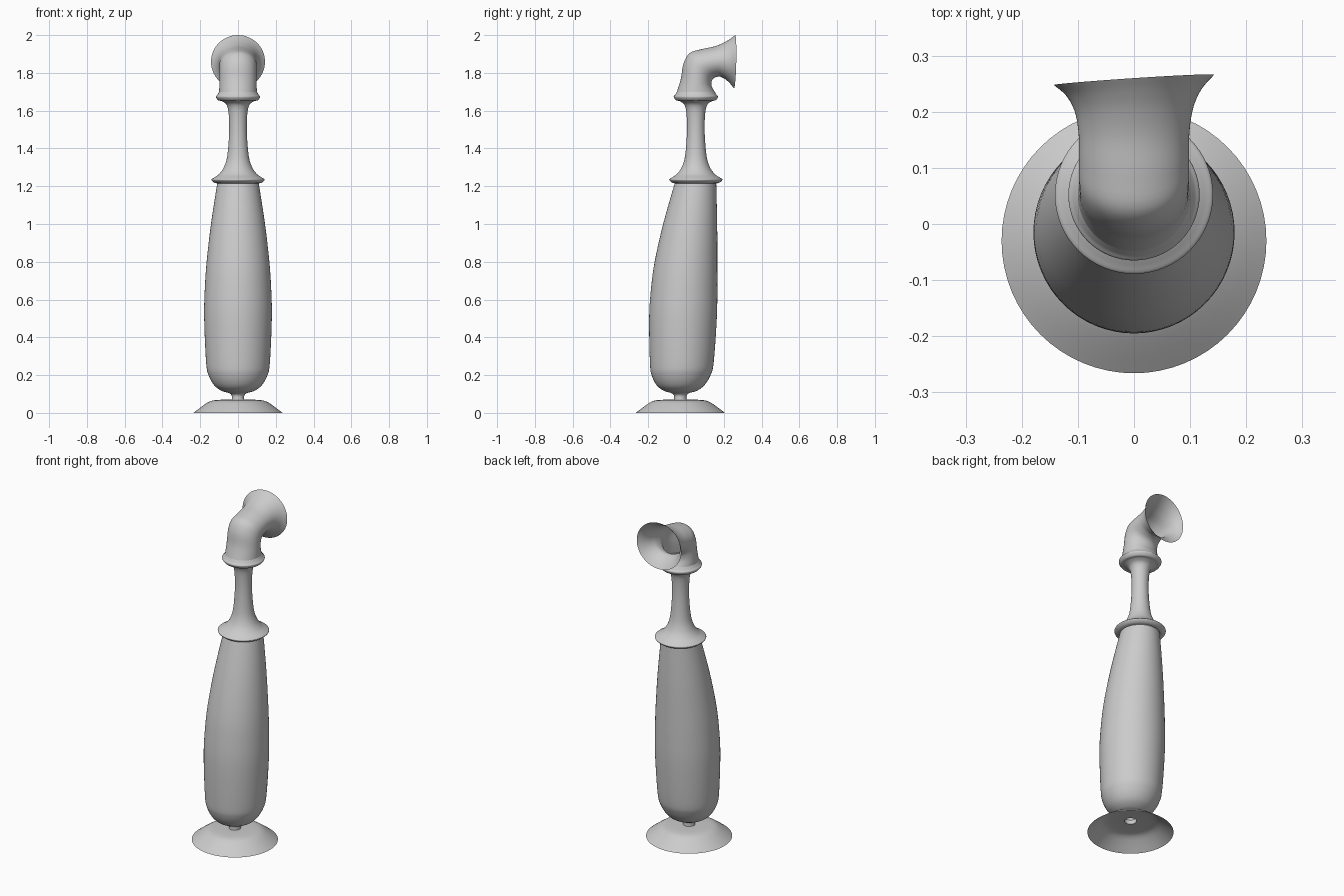
import bpy
import bmesh
import math

SEGMENTS = 64
SUBSTEPS = 5

old = bpy.data.objects.get("Cube")
if old:
    bpy.data.objects.remove(old, do_unlink=True)

grey = bpy.data.materials.new("plain grey")
grey.use_nodes = True
colour = (0.6, 0.6, 0.6, 1)
grey.diffuse_color = colour
grey.node_tree.nodes["Principled BSDF"].inputs["Base Color"].default_value = colour


def refine(rings):
    """Pass a smooth spline through the ring values."""
    out = []
    last = len(rings) - 1
    for i in range(last):
        a, b = rings[max(i - 1, 0)], rings[i]
        c, d = rings[i + 1], rings[min(i + 2, last)]
        for s in range(SUBSTEPS):
            t = s / SUBSTEPS
            out.append([
                q + t / 2 * (r - p + t * (2 * p - 5 * q + 4 * r - w + t * (3 * (q - r) + w - p)))
                for p, q, r, w in zip(a, b, c, d)])
    return out + [rings[last]]


def loft(name, rings, yaw=lambda y: 0):
    """Each ring: front y, front z, back y, back z, half width."""
    bm = bmesh.new()
    loops = []
    for fy, fz, by, bz, half in refine(rings):
        loop = []
        for k in range(SEGMENTS):
            angle = math.tau * k / SEGMENTS
            x, s = half * math.cos(angle), math.sin(angle)
            y = (fy + by) / 2 + s * (by - fy) / 2
            z = (fz + bz) / 2 + s * (bz - fz) / 2
            loop.append(bm.verts.new((x, y + x * yaw(y), z)))
        loops.append(loop)
    for low, high in zip(loops, loops[1:]):
        for k in range(SEGMENTS):
            n = (k + 1) % SEGMENTS
            bm.faces.new((low[k], low[n], high[n], high[k]))
    mesh = bpy.data.meshes.new(name)
    bm.to_mesh(mesh)
    bm.free()
    mesh.materials.append(grey)
    obj = bpy.data.objects.new(name, mesh)
    bpy.context.collection.objects.link(obj)
    bpy.ops.object.select_all(action='DESELECT')
    obj.select_set(True)
    bpy.context.view_layer.objects.active = obj
    bpy.ops.object.shade_smooth_by_angle(angle=math.radians(50))
    return obj


def turned(name, profile):
    """Level round rings: centre y, height, radius."""
    return loft(name, [(y - r, z, y + r, z, r) for y, z, r in profile])


# Hollow foot with the hole for the stem
turned("foot", [(-0.03, z, r) for z, r in (
    (0, 0.236), (0.035, 0.19), (0.058, 0.155), (0.067, 0.125), (0.07, 0.08), (0.07, 0.033))])

# Leaning handle growing out of a thin stem
turned("handle", [
    (-0.03, 0.07, 0.033), (-0.03, 0.093, 0.034), (-0.03, 0.106, 0.05),
    (-0.03, 0.116, 0.085), (-0.029, 0.145, 0.125), (-0.026, 0.2, 0.156),
    (-0.022, 0.27, 0.169), (-0.016, 0.5, 0.179), (-0.01, 0.65, 0.176),
    (0, 0.8, 0.166), (0.022, 1, 0.143), (0.05, 1.215, 0.11)])

# Collar, slender neck and upper ring
turned("neck", [(0.052, z, r) for z, r in (
    (1.215, 0.11), (1.22, 0.127), (1.235, 0.141), (1.247, 0.125), (1.265, 0.1),
    (1.3, 0.075), (1.36, 0.057), (1.48, 0.047), (1.58, 0.049), (1.63, 0.06),
    (1.65, 0.085), (1.655, 0.105), (1.673, 0.117), (1.685, 0.109), (1.7, 0.1))])

# Elbow opening into a flared horn, turned slightly to one side
loft("horn", [
    (-0.048, 1.7, 0.152, 1.7, 0.1),
    (-0.027, 1.77, 0.136, 1.73, 0.098),
    (-0.013, 1.85, 0.136, 1.755, 0.097),
    (0.02, 1.905, 0.143, 1.768, 0.098),
    (0.08, 1.925, 0.157, 1.777, 0.098),
    (0.15, 1.94, 0.18, 1.78, 0.099),
    (0.2, 1.96, 0.21, 1.765, 0.106),
    (0.235, 1.981, 0.235, 1.742, 0.121),
    (0.26, 2, 0.254, 1.718, 0.143),
], yaw=lambda y: 0.06 * max(0, (y - 0.15) / 0.1))
